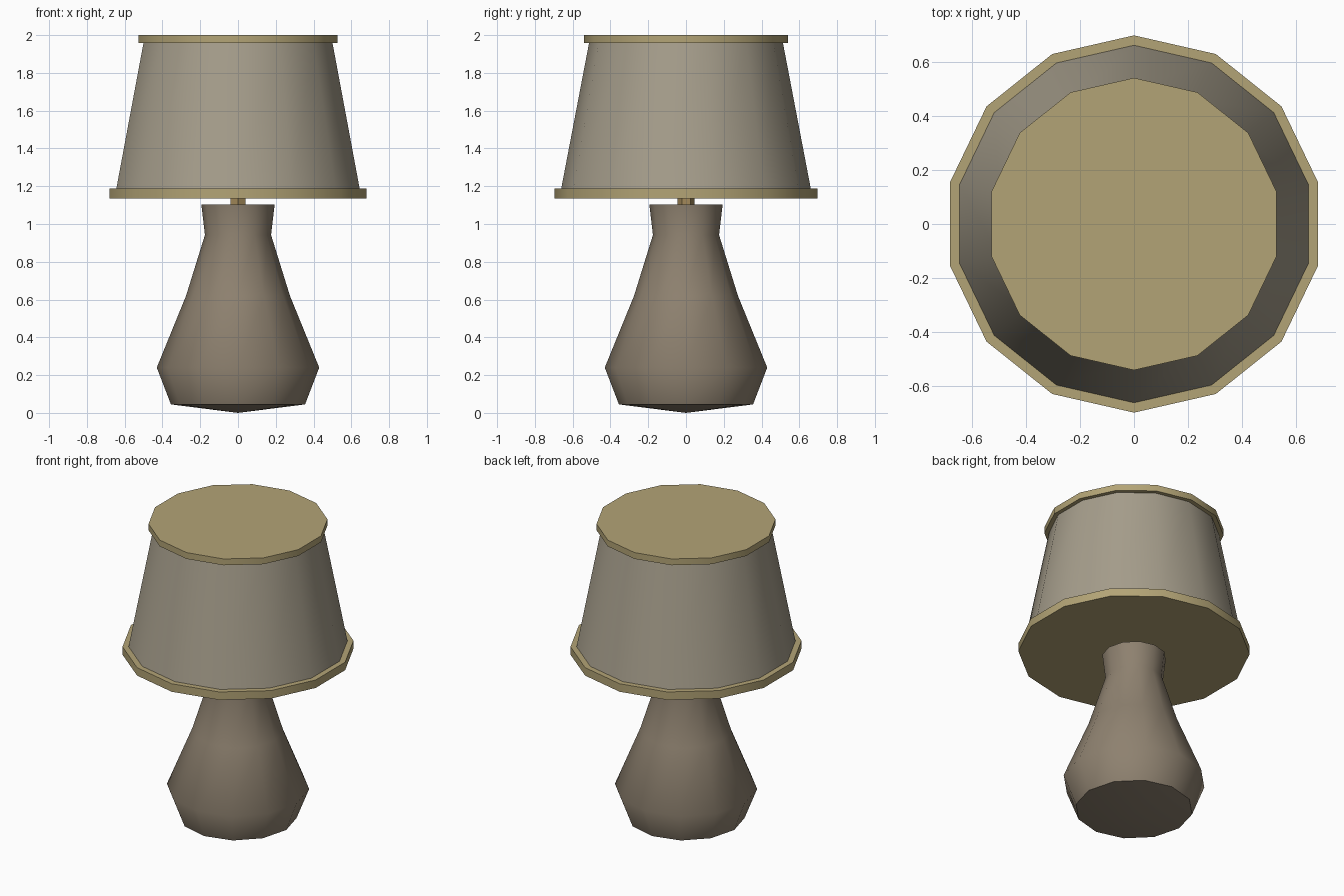
import bpy, bmesh, math

if "Cube" in bpy.data.objects:
    bpy.data.objects.remove(bpy.data.objects["Cube"])


def material(name, rgb):
    m = bpy.data.materials.new(name)
    m.diffuse_color = (*rgb, 1)
    m.use_nodes = True
    m.node_tree.nodes["Principled BSDF"].inputs["Base Color"].default_value = m.diffuse_color
    return m


def lathe(name, profile, sides, mat, smooth=50):
    """Revolve (radius, z) points about z, one vertex on +y; radius 0 makes a pole."""
    bm = bmesh.new()
    rings = []
    for r, z in profile:
        if r == 0:
            rings.append([bm.verts.new((0, 0, z))] * sides)
        else:
            angles = [math.pi / 2 + 2 * math.pi * i / sides for i in range(sides)]
            rings.append([bm.verts.new((r * math.cos(a), r * math.sin(a), z)) for a in angles])
    for low, high in zip(rings, rings[1:]):
        for i in range(sides):
            j = (i + 1) % sides
            corners = dict.fromkeys((low[i], low[j], high[j], high[i]))
            bm.faces.new(list(corners))
    bmesh.ops.recalc_face_normals(bm, faces=bm.faces)
    me = bpy.data.meshes.new(name)
    bm.to_mesh(me)
    bm.free()
    me.materials.append(mat)
    ob = bpy.data.objects.new(name, me)
    bpy.context.collection.objects.link(ob)
    bpy.ops.object.select_all(action='DESELECT')
    ob.select_set(True)
    bpy.context.view_layer.objects.active = ob
    bpy.ops.object.shade_smooth_by_angle(angle=math.radians(smooth))
    return ob


def disc(name, radius, z0, z1, sides, mat):
    return lathe(name, [(0, z0), (radius, z0), (radius, z1), (0, z1)], sides, mat)


ceramic = material("ceramic", (0.27, 0.22, 0.16))
fabric = material("fabric", (0.38, 0.34, 0.26))
trim = material("trim", (0.45, 0.37, 0.18))
brass = material("brass", (0.36, 0.25, 0.10))

# Vase-shaped base with a shallow pointed underside
lathe("lamp_base", [(0, 0), (0.355, 0.045), (0.43, 0.24), (0.275, 0.62),
                    (0.175, 0.942), (0.194, 1.103), (0, 1.103)], 12, ceramic)

# Short stem between base and shade
disc("stem", 0.045, 1.05, 1.16, 6, brass)

# Tapered shade
lathe("shade", [(0.662, 1.18), (0.511, 1.97)], 14, fabric)

# Closed trim discs at the shade's ends
disc("shade_bottom_trim", 0.697, 1.135, 1.188, 14, trim)
disc("shade_top_trim", 0.54, 1.958, 2.0, 14, trim)
